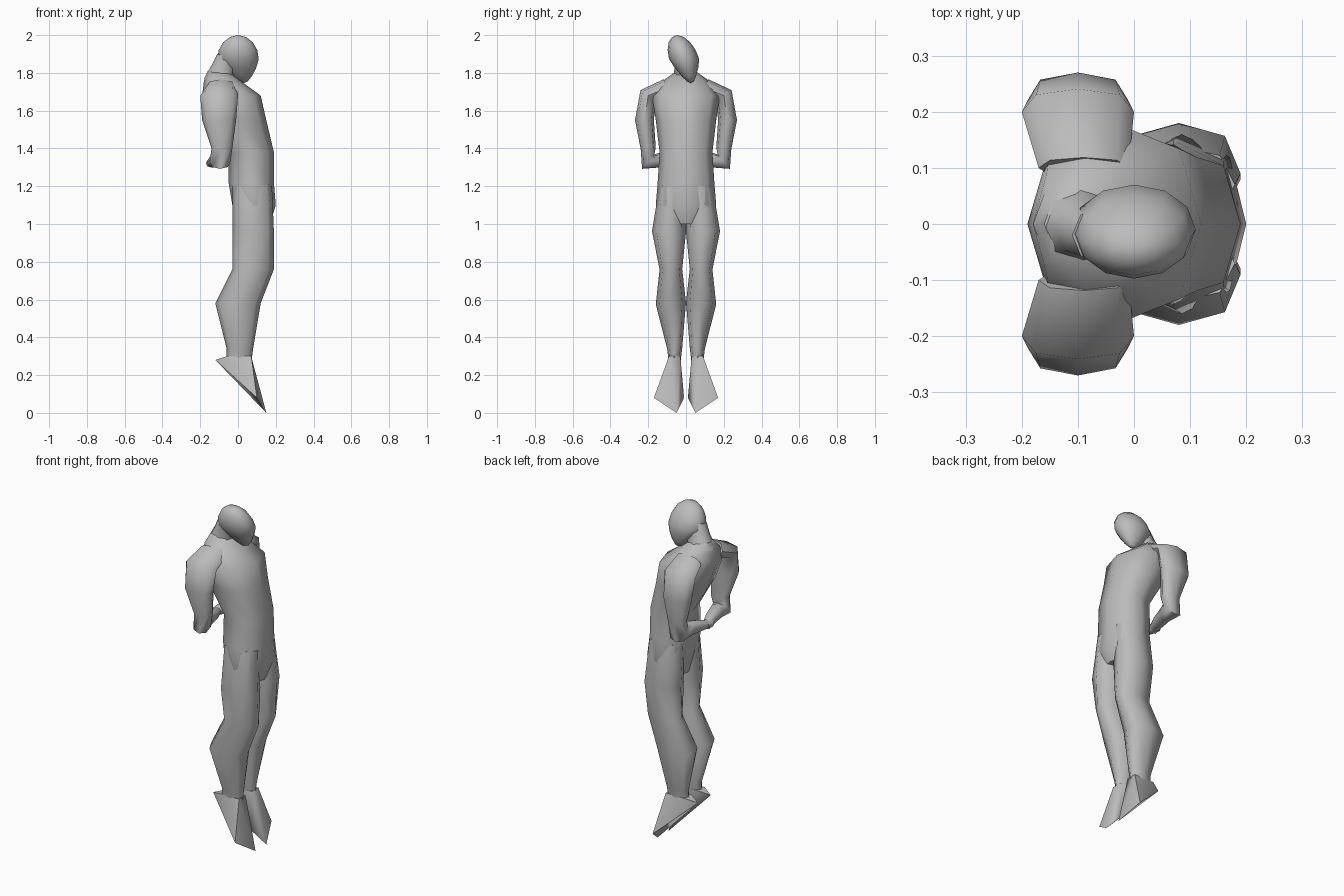
import bpy, bmesh
from math import cos, sin, pi, radians, copysign
from mathutils import Vector

cube = bpy.data.objects.get("Cube")
if cube:
    bpy.data.objects.remove(cube, do_unlink=True)

grey = bpy.data.materials.new("plain_grey")
grey.use_nodes = True
grey_value = (.5, .5, .5, 1)
grey.diffuse_color = grey_value
grey.node_tree.nodes["Principled BSDF"].inputs["Base Color"].default_value = grey_value


def finish(name, bm):
    """Turn a bmesh into a smooth shaded, coloured object."""
    bmesh.ops.recalc_face_normals(bm, faces=bm.faces)
    mesh = bpy.data.meshes.new(name)
    bm.to_mesh(mesh)
    bm.free()
    mesh.materials.append(grey)
    obj = bpy.data.objects.new(name, mesh)
    bpy.context.collection.objects.link(obj)
    bpy.ops.object.select_all(action='DESELECT')
    obj.select_set(True)
    bpy.context.view_layer.objects.active = obj
    bpy.ops.object.shade_smooth_by_angle(angle=radians(60))


def ring(z, back, front, radius, y=0):
    """Cross-section: centre, half depth along x, and radius across the path."""
    return Vector(((back + front) / 2, y, z)), (front - back) / 2, radius


def boxy(value):
    """Push a circle slightly towards a square."""
    return copysign(abs(value) ** .85, value)


def loft(name, rings, mirror=1, sides=8):
    """Skin cross-sections, each turned square to the path seen along x."""
    bm = bmesh.new()
    loops = []
    for i, (centre, depth, radius) in enumerate(rings):
        before = rings[max(i - 1, 0)][0]
        after = rings[min(i + 1, len(rings) - 1)][0]
        path = after - before
        across = Vector((0, -path.z, path.y)).normalized() * radius
        loop = []
        for k in range(sides):
            angle = 2 * pi * k / sides
            point = centre + Vector((depth * boxy(cos(angle)), 0, 0)) + across * boxy(sin(angle))
            point.y *= mirror
            loop.append(bm.verts.new(point))
        loops.append(loop)
    for upper, lower in zip(loops, loops[1:]):
        for k in range(sides):
            n = (k + 1) % sides
            bm.faces.new((upper[k], upper[n], lower[n], lower[k]))
    bm.faces.new(loops[0])
    bm.faces.new(loops[-1])
    finish(name, bm)


def hull(name, points, mirror=1):
    bm = bmesh.new()
    for x, y, z in points:
        bm.verts.new((x, y * mirror, z))
    bmesh.ops.convex_hull(bm, input=bm.verts)
    finish(name, bm)


# Torso, leaning back at the shoulders
loft("torso", [
    ring(z=1.81, back=-.16, front=-.05, radius=.05),
    ring(z=1.76, back=-.18, front=.01, radius=.12),
    ring(z=1.68, back=-.19, front=.12, radius=.18),
    ring(z=1.55, back=-.15, front=.15, radius=.16),
    ring(z=1.38, back=-.05, front=.19, radius=.14),
    ring(z=1.22, back=-.05, front=.19, radius=.15),
    ring(z=1.1, back=-.03, front=.2, radius=.16),
    ring(z=1, back=-.01, front=.17, radius=.12),
])

# Neck bowed forward into the head
loft("neck", [
    ring(z=1.9, back=-.11, front=.01, radius=.05, y=-.02),
    ring(z=1.84, back=-.14, front=-.01, radius=.05, y=-.01),
    ring(z=1.77, back=-.18, front=-.03, radius=.07),
])

# Head: a ball narrowed to the chin and tipped sideways
head = bmesh.new()
bmesh.ops.create_uvsphere(head, u_segments=12, v_segments=8, radius=1)
for vert in head.verts:
    x, y, t = vert.co
    jaw = max(-t, 0)
    taper = 1 - jaw * .45
    vert.co = (.11 * x * taper + .03 * jaw, .08 * y * taper - .01 - .035 * t, 1.873 + .127 * t)
finish("head", head)
hull("nose", [(.09, 0, 1.86), (.08, .01, 1.8), (.06, -.01, 1.8), (.06, .02, 1.8)])

for label, mirror in (("left", 1), ("right", -1)):
    # Arm folded behind the back, ending in the hand
    loft(label + "_arm", [
        ring(z=1.72, back=-.17, front=-.01, radius=.05, y=.1),
        ring(z=1.68, back=-.2, front=0, radius=.05, y=.2),
        ring(z=1.55, back=-.19, front=-.01, radius=.05, y=.22),
        ring(z=1.4, back=-.14, front=-.03, radius=.04, y=.2),
        ring(z=1.33, back=-.15, front=-.04, radius=.05, y=.2),
        ring(z=1.34, back=-.15, front=-.07, radius=.04, y=.13),
        ring(z=1.33, back=-.16, front=-.09, radius=.03, y=.05),
        ring(z=1.32, back=-.17, front=-.12, radius=.02, y=-.02),
    ], mirror)

    # Leg with bent knee and full calf
    loft(label + "_leg", [
        ring(z=1.2, back=-.03, front=.18, radius=.07, y=.07),
        ring(z=.96, back=-.03, front=.19, radius=.09, y=.09),
        ring(z=.76, back=-.03, front=.19, radius=.06, y=.08),
        ring(z=.58, back=-.12, front=.12, radius=.08, y=.08),
        ring(z=.34, back=-.06, front=.08, radius=.04, y=.06),
        ring(z=.26, back=-.06, front=.07, radius=.03, y=.06),
    ], mirror)

    # Hanging foot, toes down and splayed
    ankle = [(x, y, .3) for x in (-.06, .07) for y in (.03, .09)]
    heel, toe = (-.12, .06, .28), (.15, .05, 0)
    outer_toe, inner_toe = (.1, .17, .08), (.08, .01, .08)
    hull(label + "_foot", ankle + [heel, toe, outer_toe, inner_toe], mirror)
